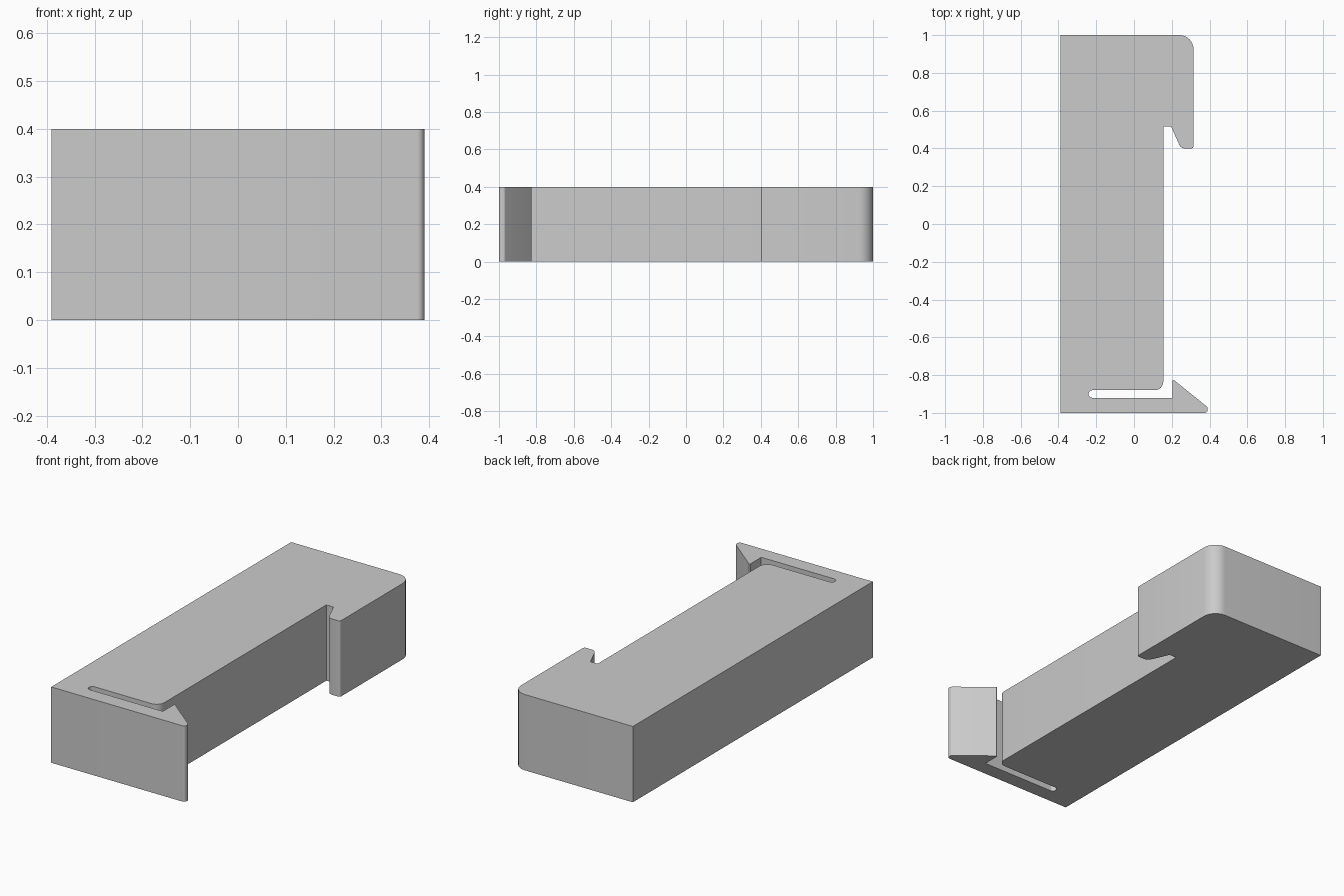
import bpy, bmesh, math
from mathutils import Vector

cube = bpy.data.objects.get("Cube")
if cube:
    bpy.data.objects.remove(cube, do_unlink=True)

HEIGHT = 0.4

# Plan outline, counter-clockwise: x, y, corner radius
OUTLINE = [
    (-0.39, -1.0, 0),
    # barbed tip of the flexible arm
    (0.39, -1.0, 0.015), (0.39, -0.97, 0.015),
    (0.21, -0.825, 0.008), (0.205, -0.83, 0),
    # slot between arm and body
    (0.205, -0.92, 0), (-0.24, -0.92, 0.0199), (-0.24, -0.88, 0.0199),
    # long inner side of the body
    (0.155, -0.88, 0.045), (0.155, 0.515, 0),
    # hooked lip of the far end
    (0.197, 0.515, 0.008), (0.248, 0.40, 0.035), (0.315, 0.40, 0.012),
    (0.315, 1.0, 0.075), (-0.39, 1.0, 0),
]


def rounded(points, steps=8):
    """Replace each corner that has a radius with a tangent arc."""
    result = []
    for i, (x, y, r) in enumerate(points):
        p = Vector((x, y))
        if r == 0:
            result.append(p)
            continue
        a = (Vector(points[i - 1][:2]) - p).normalized()
        b = (Vector(points[(i + 1) % len(points)][:2]) - p).normalized()
        half = a.angle(b) / 2
        reach = min(r / math.tan(half),
                    (Vector(points[i - 1][:2]) - p).length * 0.5,
                    (Vector(points[(i + 1) % len(points)][:2]) - p).length * 0.5)
        r = reach * math.tan(half)
        centre = p + (a + b).normalized() * (r / math.sin(half))
        start, end = p + a * reach - centre, p + b * reach - centre
        sweep = math.atan2(start.cross(end), start.dot(end))
        for k in range(steps + 1):
            t = sweep * k / steps
            c, s = math.cos(t), math.sin(t)
            result.append(centre + Vector((start.x * c - start.y * s,
                                           start.x * s + start.y * c)))
    return result


# Extrude the outline into the solid clip
bm = bmesh.new()
base = bm.faces.new([bm.verts.new((p.x, p.y, 0)) for p in rounded(OUTLINE)])
top = bmesh.ops.extrude_face_region(bm, geom=[base], use_keep_orig=True)
bmesh.ops.translate(bm, vec=(0, 0, HEIGHT),
                    verts=[v for v in top["geom"] if isinstance(v, bmesh.types.BMVert)])
bmesh.ops.recalc_face_normals(bm, faces=bm.faces)
mesh = bpy.data.meshes.new("clip_body")
bm.to_mesh(mesh)
bm.free()

clip = bpy.data.objects.new("clip_body", mesh)
bpy.context.collection.objects.link(clip)

# Plain grey plastic
grey = bpy.data.materials.new("plain_grey")
grey.use_nodes = True
colour = (0.6, 0.6, 0.6, 1)
grey.diffuse_color = colour
grey.node_tree.nodes["Principled BSDF"].inputs["Base Color"].default_value = colour
mesh.materials.append(grey)

# Smooth rounded corners, keep crisp edges
bpy.ops.object.select_all(action="DESELECT")
clip.select_set(True)
bpy.context.view_layer.objects.active = clip
bpy.ops.object.shade_smooth_by_angle(angle=math.radians(30))
